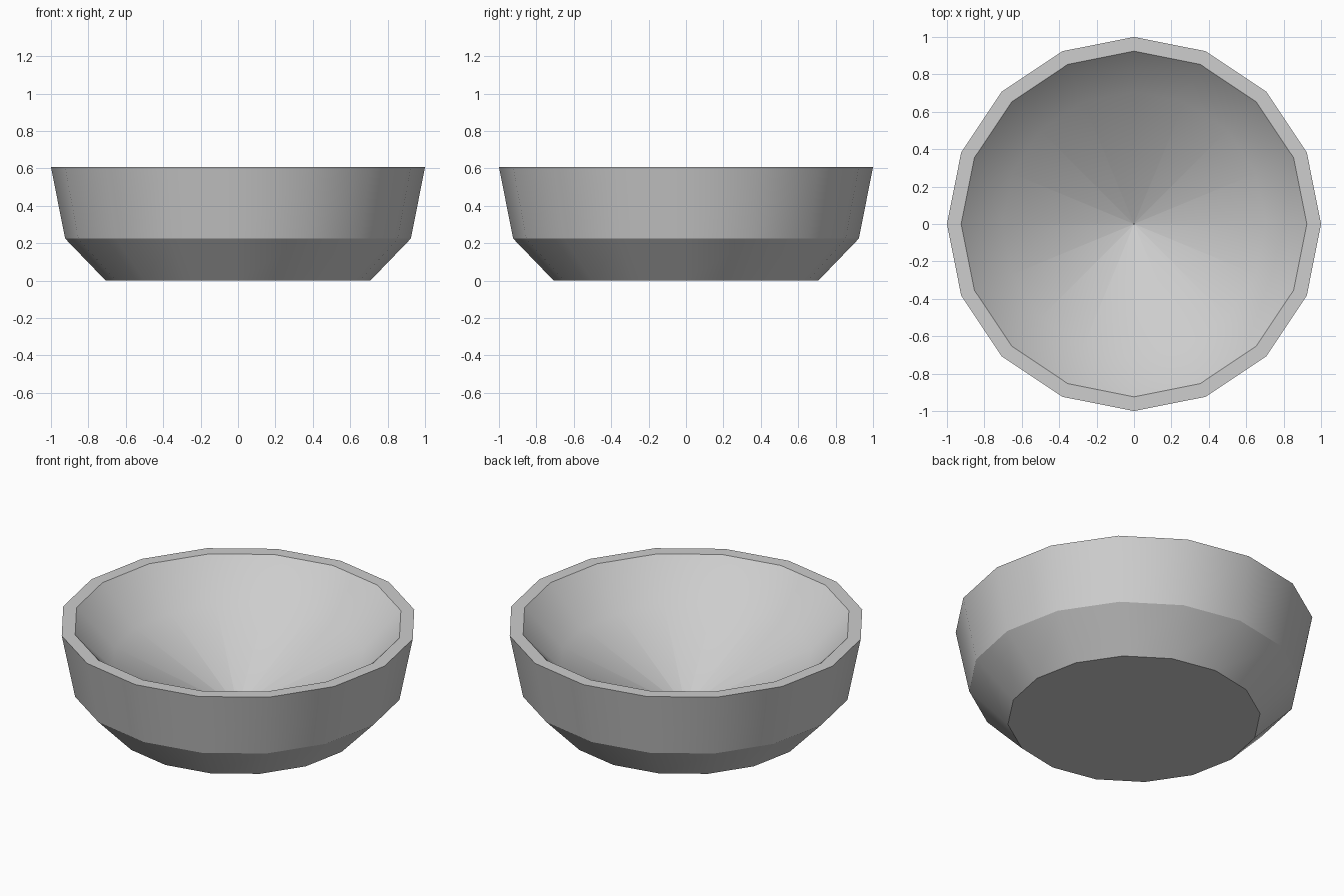
import bpy, bmesh, math

if "Cube" in bpy.data.objects:
    bpy.data.objects.remove(bpy.data.objects["Cube"])

SIDES = 16

# One flat grey for the whole bowl
grey = bpy.data.materials.new("plain_grey")
grey.diffuse_color = (0.61, 0.61, 0.61, 1)
grey.use_nodes = True
grey.node_tree.nodes["Principled BSDF"].inputs["Base Color"].default_value = grey.diffuse_color


def ring(bm, r, z):
    return [bm.verts.new((r * math.cos(2 * math.pi * i / SIDES),
                          r * math.sin(2 * math.pi * i / SIDES), z))
            for i in range(SIDES)]


# Bowl: base, chamfer, outer wall, flat rim, sloped inner wall, conical floor
bm = bmesh.new()
profile = [(0.707, 0.0), (0.924, 0.225), (1.0, 0.607), (0.924, 0.607),
           (0.707, 0.385), (0.002, 0.08)]
rings = [ring(bm, r, z) for r, z in profile]
bm.faces.new(rings[0][::-1])
for a, b in zip(rings, rings[1:]):
    for i in range(SIDES):
        j = (i + 1) % SIDES
        bm.faces.new((a[i], a[j], b[j], b[i]))

mesh = bpy.data.meshes.new("bowl")
bm.to_mesh(mesh)
bm.free()
bowl = bpy.data.objects.new("bowl", mesh)
bpy.context.collection.objects.link(bowl)
mesh.materials.append(grey)

# Smooth around the walls, crisp at chamfer and rim
bpy.context.view_layer.objects.active = bowl
bowl.select_set(True)
bpy.ops.object.shade_smooth_by_angle(angle=math.radians(30))
